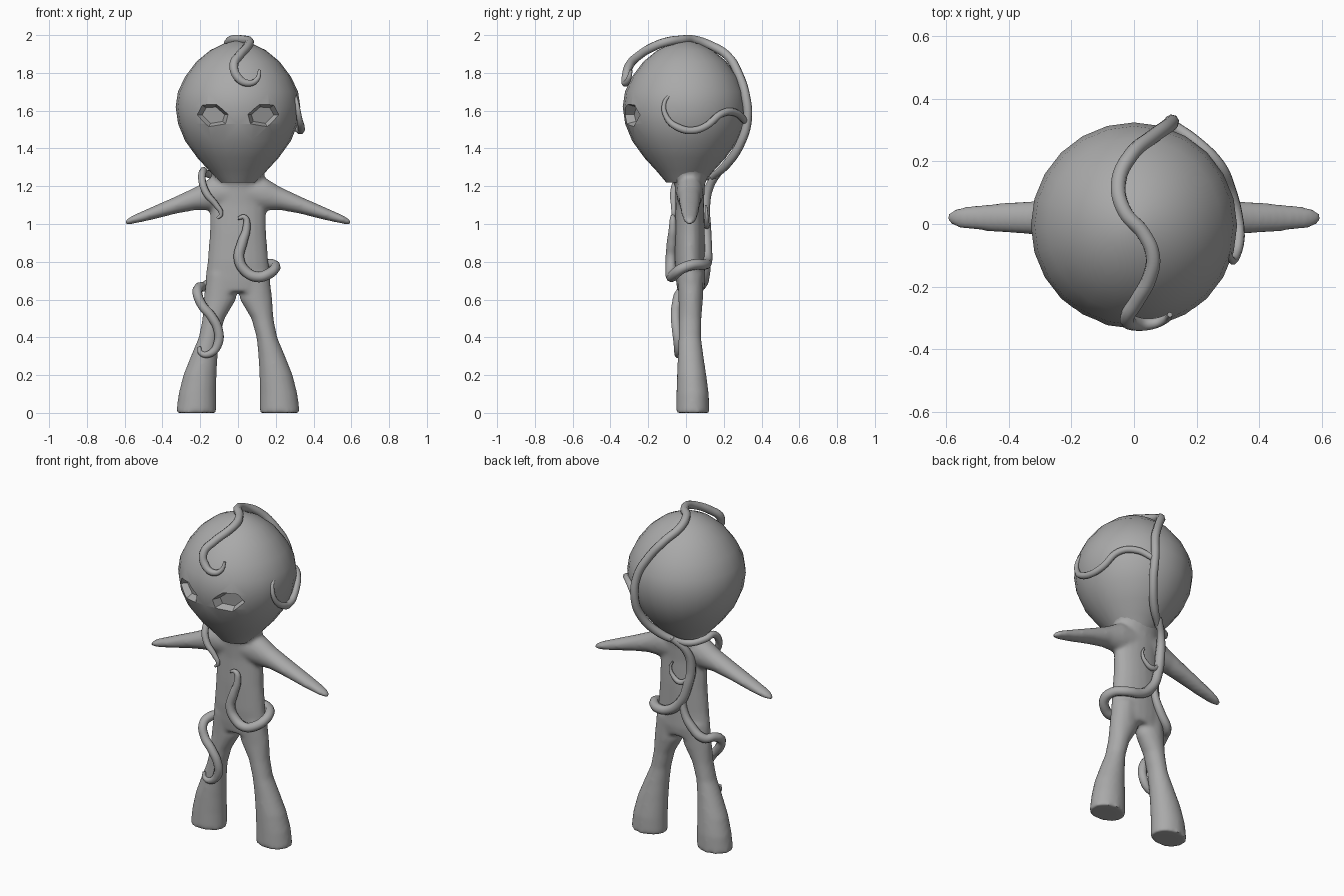
import bpy, bmesh, math
from mathutils import Vector

if "Cube" in bpy.data.objects:
    bpy.data.objects.remove(bpy.data.objects["Cube"])

grey = bpy.data.materials.new("plain_grey")
grey.use_nodes = True
TONE = (0.4, 0.4, 0.4, 1)
grey.diffuse_color = TONE
grey.node_tree.nodes["Principled BSDF"].inputs["Base Color"].default_value = TONE


def link(name, data):
    obj = bpy.data.objects.new(name, data)
    bpy.context.collection.objects.link(obj)
    data.materials.append(grey)
    return obj


def activate(obj):
    bpy.ops.object.select_all(action='DESELECT')
    obj.select_set(True)
    bpy.context.view_layer.objects.active = obj


def bridge(bm, rings):
    """Skin a list of equal point rings and cap both ends."""
    loops = [[bm.verts.new(p) for p in ring] for ring in rings]
    n = len(loops[0])
    for a, b in zip(loops, loops[1:]):
        for i in range(n):
            j = (i + 1) % n
            bm.faces.new((a[i], a[j], b[j], b[i]))
    bm.faces.new(loops[0])
    bm.faces.new(loops[-1])


def oval(centre, u, v, sides=20):
    c, u, v = Vector(centre), Vector(u), Vector(v)
    turn = [math.tau * i / sides for i in range(sides)]
    return [c + u * math.cos(t) + v * math.sin(t) for t in turn]


def finish(name, bm):
    bmesh.ops.recalc_face_normals(bm, faces=bm.faces)
    mesh = bpy.data.meshes.new(name)
    bm.to_mesh(mesh)
    bm.free()
    return link(name, mesh)


def apply_all(obj):
    activate(obj)
    for m in list(obj.modifiers):
        bpy.ops.object.modifier_apply(modifier=m.name)


# Torso with flared neck: height, half width, half depth, y centre
bm = bmesh.new()
torso = [(1.33, .185, .18, .0), (1.27, .14, .115, .01), (1.21, .14, .08, .02),
         (1.1, .148, .075, .02), (.95, .15, .08, .02), (.8, .162, .08, .02),
         (.7, .175, .078, .025), (.64, .165, .07, .025)]
bridge(bm, [oval((0, y, z), (w, 0, 0), (0, d, 0)) for z, w, d, y in torso])

# Legs: height, inner x, outer x, half depth, y centre
leg = [(.74, .0, .165, .07, .025), (.6, .01, .182, .065, .025),
       (.5, .07, .188, .06, .022), (.4, .098, .208, .06, .02),
       (.3, .108, .25, .068, .025), (.2, .113, .29, .078, .03),
       (.1, .115, .315, .086, .035), (0, .115, .328, .088, .035)]
# Arms: x, height, half height, half depth
arm = [(.05, 1.17, .09, .075), (.14, 1.16, .088, .07), (.22, 1.136, .062, .06),
       (.33, 1.1, .046, .054), (.46, 1.055, .034, .045),
       (.56, 1.022, .022, .034), (.595, 1.01, .012, .018)]
for s in (1, -1):
    bridge(bm, [oval((s * (a + b) / 2, y, z), ((b - a) / 2, 0, 0), (0, d, 0))
                for z, a, b, d, y in leg])
    bridge(bm, [oval((s * x, .02, z), (0, d, 0), (0, 0, h)) for x, z, h, d in arm])

# Blend limbs and torso into one skin
body = finish("body", bm)
remesh = body.modifiers.new("blend", 'REMESH')
remesh.mode = 'VOXEL'
remesh.voxel_size = .011
soften = body.modifiers.new("soften", 'SMOOTH')
soften.iterations = 8
apply_all(body)
activate(body)
bpy.ops.object.shade_smooth_by_angle(angle=math.radians(50))

# Head: height, radius
bm = bmesh.new()
head_profile = [(1.22, .1), (1.25, .125), (1.285, .155), (1.35, .215), (1.44, .28),
                (1.53, .317), (1.62, .33), (1.7, .318), (1.78, .28), (1.86, .22),
                (1.92, .147), (1.955, .075), (1.97, .012)]
bridge(bm, [oval((0, -.005, z), (r, 0, 0), (0, r, 0), 24) for z, r in head_profile])
head = finish("head", bm)

# Recessed eye sockets
eye = [(.22, 1.577), (.19, 1.63), (.115, 1.635), (.05, 1.58), (.065, 1.53), (.155, 1.515)]
mx, mz = sum(p[0] for p in eye) / 6, sum(p[1] for p in eye) / 6


def face_y(x, z):
    return -.005 - math.sqrt(.33 ** 2 - x * x - (z - 1.62) ** 2)


for s in (1, -1):
    small = [(mx + (x - mx) * .72, mz + (z - mz) * .72) for x, z in eye]
    bm = bmesh.new()
    bridge(bm, [[(s * x, -.5, z) for x, z in eye],
                [(s * x, face_y(x, z), z) for x, z in eye],
                [(s * x * .97, face_y(x, z) + .05, z) for x, z in small]])
    cutter = finish("socket_cutter", bm)
    cutter.hide_render = True
    cut = head.modifiers.new("socket", 'BOOLEAN')
    cut.operation = 'DIFFERENCE'
    cut.solver = 'EXACT'
    cut.object = cutter
    apply_all(head)
    bpy.data.objects.remove(cutter)
activate(head)
bpy.ops.object.shade_smooth_by_angle(angle=math.radians(35))


def vine(name, points, thick, start=.35, end=.35):
    """Round tendril through the points, tapering at its ends."""
    curve = bpy.data.curves.new(name, 'CURVE')
    curve.dimensions = '3D'
    curve.bevel_depth = thick
    curve.bevel_resolution = 2
    curve.resolution_u = 6
    curve.use_fill_caps = True
    spline = curve.splines.new('BEZIER')
    spline.bezier_points.add(len(points) - 1)
    last = len(points) - 1
    for i, (bp, p) in enumerate(zip(spline.bezier_points, points)):
        bp.co = p
        bp.handle_left_type = bp.handle_right_type = 'AUTO'
        bp.radius = min(1, start + i * .22, end + (last - i) * .22)
    obj = link(name, curve)
    activate(obj)
    bpy.ops.object.convert(target='MESH')
    bpy.ops.object.shade_smooth()


# Tendril over the crown, down the back of the head and round the neck
vine("head_vine", [
    (.115, -.29, 1.815), (.1, -.305, 1.765), (.055, -.32, 1.745), (0, -.318, 1.775),
    (-.022, -.3, 1.84), (.01, -.245, 1.895), (.05, -.17, 1.94), (.06, -.1, 1.965),
    (.03, -.03, 1.975), (-.03, .04, 1.975), (-.05, .13, 1.945), (-.01, .22, 1.89),
    (.06, .28, 1.79), (.11, .315, 1.68), (.12, .325, 1.55), (.1, .285, 1.42),
    (.03, .21, 1.31), (-.06, .14, 1.25)], .024, .35, .8)
vine("shoulder_vine", [
    (-.02, .18, 1.28), (-.1, .12, 1.25), (-.17, .06, 1.27), (-.185, .0, 1.28),
    (-.19, -.045, 1.23), (-.165, -.065, 1.16), (-.115, -.065, 1.1),
    (-.09, -.065, 1.05), (-.11, -.065, 1.03)], .02, .8)
vine("ear_vine", [
    (.3, -.08, 1.69), (.312, -.115, 1.64), (.325, -.1, 1.56), (.335, -.04, 1.51),
    (.328, .03, 1.495), (.31, .1, 1.515), (.27, .19, 1.585), (.2, .26, 1.59),
    (.12, .318, 1.54)], .02, .35, .9)

# Tendril down the back and round the waist to the chest
vine("waist_vine", [
    (-.03, .18, 1.28), (-.09, .125, 1.2), (-.105, .1, 1.1), (-.085, .105, .98),
    (-.04, .11, .87), (.04, .11, .8), (.13, .095, .785), (.185, .04, .785),
    (.195, -.02, .765), (.16, -.06, .735), (.1, -.078, .72), (.035, -.08, .755),
    (.005, -.08, .82), (.022, -.075, .9), (.045, -.07, .98), (.035, -.07, 1.035),
    (0, -.07, 1.03)], .028, .6, .3)
vine("back_curl", [
    (-.09, .108, 1.02), (-.04, .11, .99), (.005, .11, 1.01), (.03, .108, 1.06),
    (.015, .106, 1.1)], .017, .8, .3)

# Tendril round the hip and down the right leg
vine("leg_vine", [
    (-.06, .106, .92), (-.06, .108, .83), (-.11, .1, .73), (-.175, .075, .67),
    (-.205, .02, .665), (-.215, -.03, .635), (-.19, -.05, .57), (-.14, -.055, .51),
    (-.105, -.05, .44), (-.105, -.042, .37), (-.145, -.042, .315), (-.195, -.04, .315),
    (-.205, -.035, .35)], .026, .6)
